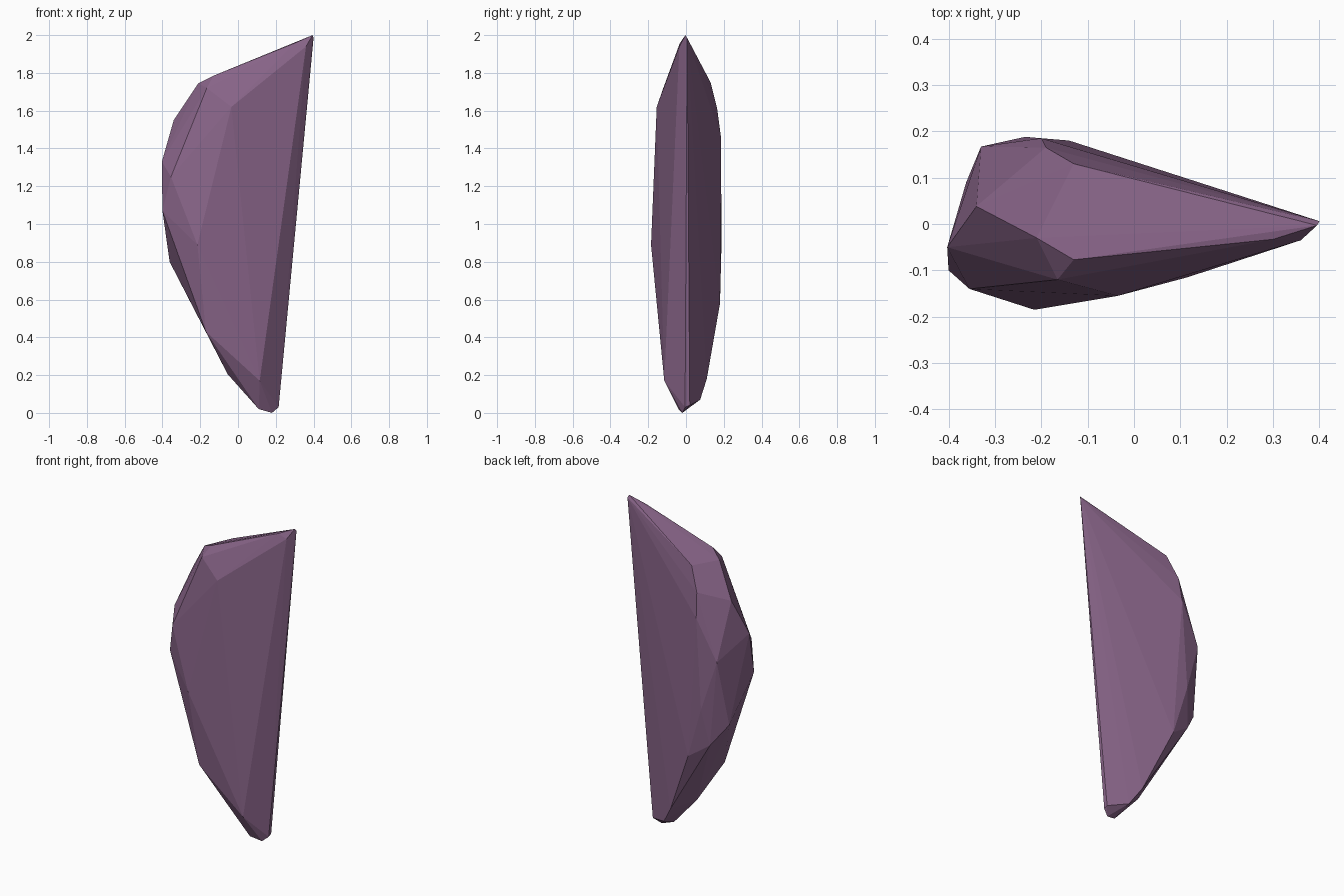
import bpy, bmesh

# Corner points of the faceted shard; its surface is their convex hull
tip = [(0.395, -0.003, 2.0), (0.40, 0.006, 1.985), (0.36, -0.035, 1.94), (0.30, -0.033, 1.957)]
crown = [(-0.13, -0.077, 1.785), (-0.21, -0.03, 1.745), (-0.165, -0.12, 1.72),
         (-0.035, -0.155, 1.62), (-0.13, 0.13, 1.75), (-0.19, 0.165, 1.61), (-0.34, 0.038, 1.55)]
belly = [(-0.20, 0.185, 1.46), (-0.403, -0.05, 1.33), (-0.355, -0.14, 1.25),
         (-0.33, 0.167, 1.21), (-0.40, -0.10, 1.07), (-0.215, -0.185, 0.89),
         (-0.235, 0.188, 0.9), (-0.362, 0.09, 0.80), (-0.27, 0.15, 0.67),
         (-0.14, 0.18, 0.58), (-0.17, -0.14, 0.43)]
foot = [(-0.055, -0.03, 0.205), (0.115, -0.115, 0.17), (0.03, 0.11, 0.18),
        (0.10, 0.075, 0.07), (0.11, -0.04, 0.02), (0.18, -0.02, 0.0),
        (0.215, 0.02, 0.04), (0.215, -0.005, 0.03)]

bm = bmesh.new()
for p in tip + crown + belly + foot:
    bm.verts.new(p)
res = bmesh.ops.convex_hull(bm, input=bm.verts[:])
loose = [v for v in bm.verts if not v.link_faces]
bmesh.ops.delete(bm, geom=loose, context='VERTS')
bmesh.ops.recalc_face_normals(bm, faces=bm.faces[:])
mesh = bpy.data.meshes.new("crystal_shard")
bm.to_mesh(mesh)
bm.free()

# Purple, flat shaded
mat = bpy.data.materials.new("purple_crystal")
mat.diffuse_color = (0.25, 0.13, 0.25, 1)
mesh.materials.append(mat)
bpy.context.collection.objects.link(bpy.data.objects.new("crystal_shard", mesh))
